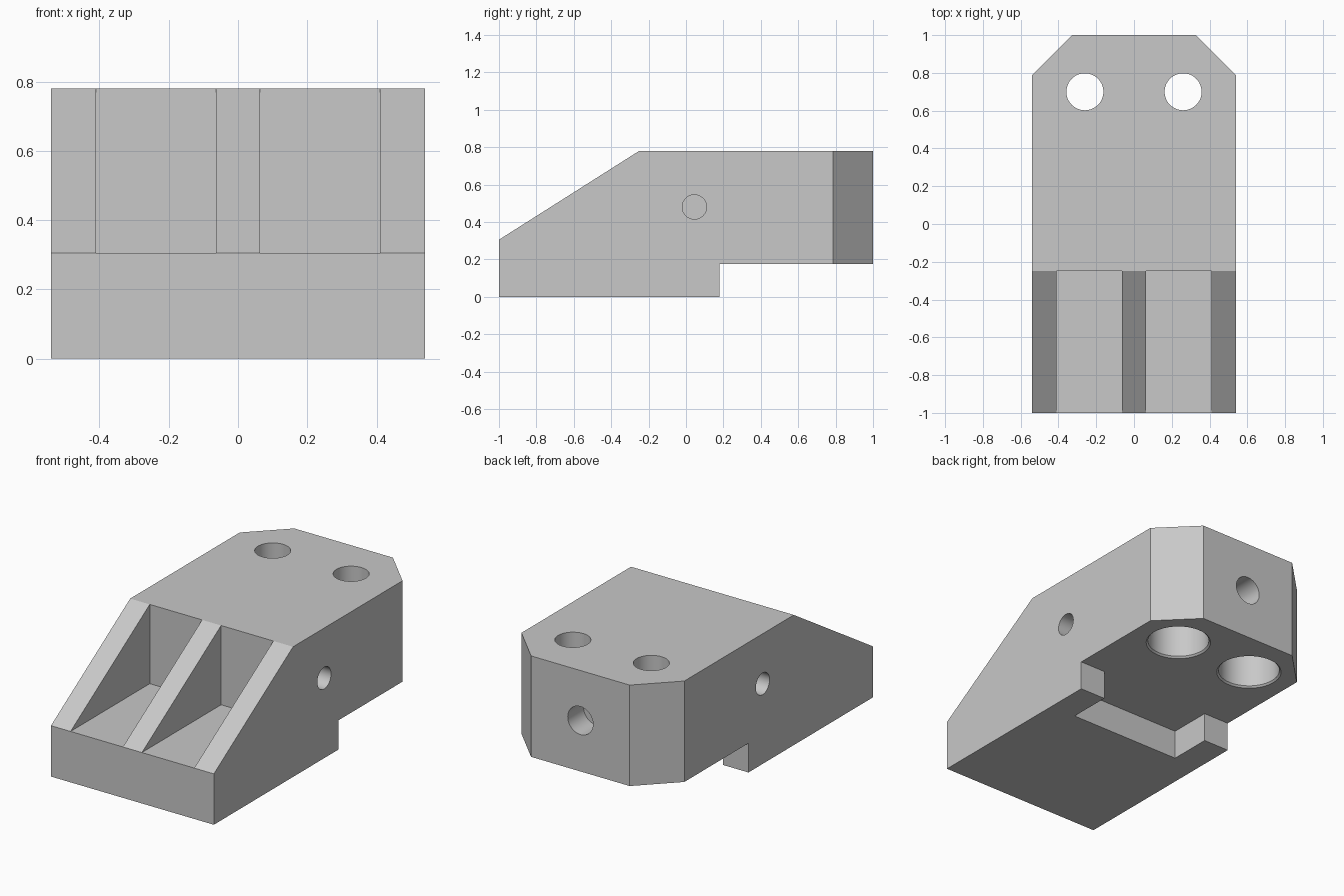
import bpy
import bmesh
import math
from mathutils import Matrix

cube = bpy.data.objects.get("Cube")
if cube:
    bpy.data.objects.remove(cube, do_unlink=True)

grey = bpy.data.materials.new("plain grey")
grey.use_nodes = True
colour = (0.58, 0.58, 0.58, 1)
grey.diffuse_color = colour
grey.node_tree.nodes["Principled BSDF"].inputs["Base Color"].default_value = colour

HALF_WIDTH, TOP, LEDGE, FLOOR = 0.54, 0.78, 0.175, 0.305
SLOPE_Y, STEP_Y = -0.25, 0.18


def make_object(name, bm):
    bmesh.ops.recalc_face_normals(bm, faces=bm.faces)
    mesh = bpy.data.meshes.new(name)
    bm.to_mesh(mesh)
    bm.free()
    mesh.materials.append(grey)
    obj = bpy.data.objects.new(name, mesh)
    bpy.context.collection.objects.link(obj)
    return obj


def box(name, low, high):
    bm = bmesh.new()
    bmesh.ops.create_cube(bm, size=1)
    for v in bm.verts:
        v.co = [lo if c < 0 else hi for c, lo, hi in zip(v.co, low, high)]
    return make_object(name, bm)


def cylinder(name, centre, depth, r1, r2=None, axis="Z"):
    turn = {"X": Matrix.Rotation(math.pi / 2, 4, "Y"),
            "Y": Matrix.Rotation(math.pi / 2, 4, "X"),
            "Z": Matrix()}[axis]
    bm = bmesh.new()
    bmesh.ops.create_cone(bm, cap_ends=True, segments=48, radius1=r1,
                          radius2=r1 if r2 is None else r2, depth=depth,
                          matrix=Matrix.Translation(centre) @ turn)
    return make_object(name, bm)


# Body: side profile extruded across the width, rear corners chamfered
profile = [(-1, 0), (STEP_Y, 0), (STEP_Y, LEDGE), (1, LEDGE),
           (1, TOP), (SLOPE_Y, TOP), (-1, FLOOR)]
bm = bmesh.new()
side = bm.faces.new([bm.verts.new((-HALF_WIDTH, y, z)) for y, z in profile])
new = bmesh.ops.extrude_face_region(bm, geom=[side])["geom"]
bmesh.ops.translate(bm, vec=(2 * HALF_WIDTH, 0, 0),
                    verts=[g for g in new if isinstance(g, bmesh.types.BMVert)])
bmesh.ops.recalc_face_normals(bm, faces=bm.faces)
corners = [e for e in bm.edges if all(v.co.y > 0.99 for v in e.verts)
           and abs(e.verts[0].co.x - e.verts[1].co.x) < 0.01]
bmesh.ops.bevel(bm, geom=corners, offset=0.213, offset_type="OFFSET",
                segments=1, profile=0.5, affect="EDGES")
body = make_object("ribbed_block", bm)

# Cutters: underside notch and blind rear hole
cutters = [
    box("notch_cutter", (-0.37, -0.08, -0.1), (0.37, 0.3, LEDGE)),
    cylinder("rear_hole_cutter", (0, 1, 0.48), 0.3, 0.084, axis="Y"),
]

for s in (-1, 1):
    # Pocket between ribs, and blind side hole
    xs = sorted((s * 0.063, s * 0.41))
    cutters.append(box("pocket_cutter", (xs[0], -1.2, FLOOR), (xs[1], SLOPE_Y, 1)))
    cutters.append(cylinder("side_hole_cutter", (s * HALF_WIDTH, 0.045, 0.48),
                            0.5, 0.065, axis="X"))
    # Bolt hole with a wide counterbore and a chamfered rim below
    x, y = s * 0.26, 0.7
    cutters.append(cylinder("bolt_hole_cutter", (x, y, 0.6), 0.6, 0.098))
    cutters.append(cylinder("counterbore_cutter", (x, y, 0.39), 0.58, 0.172))
    cutters.append(cylinder("rim_cutter", (x, y, LEDGE), 0.02, 0.192, 0.172))

# Cut the body, then drop the cutters
bpy.context.view_layer.objects.active = body
for cutter in cutters:
    mod = body.modifiers.new("cut", "BOOLEAN")
    mod.operation = "DIFFERENCE"
    mod.solver = "EXACT"
    mod.object = cutter
    bpy.ops.object.modifier_apply(modifier=mod.name)
    bpy.data.objects.remove(cutter, do_unlink=True)

# Smooth hole walls, sharp block edges
bpy.ops.object.select_all(action="DESELECT")
body.select_set(True)
bpy.ops.object.shade_smooth_by_angle(angle=math.radians(30))
